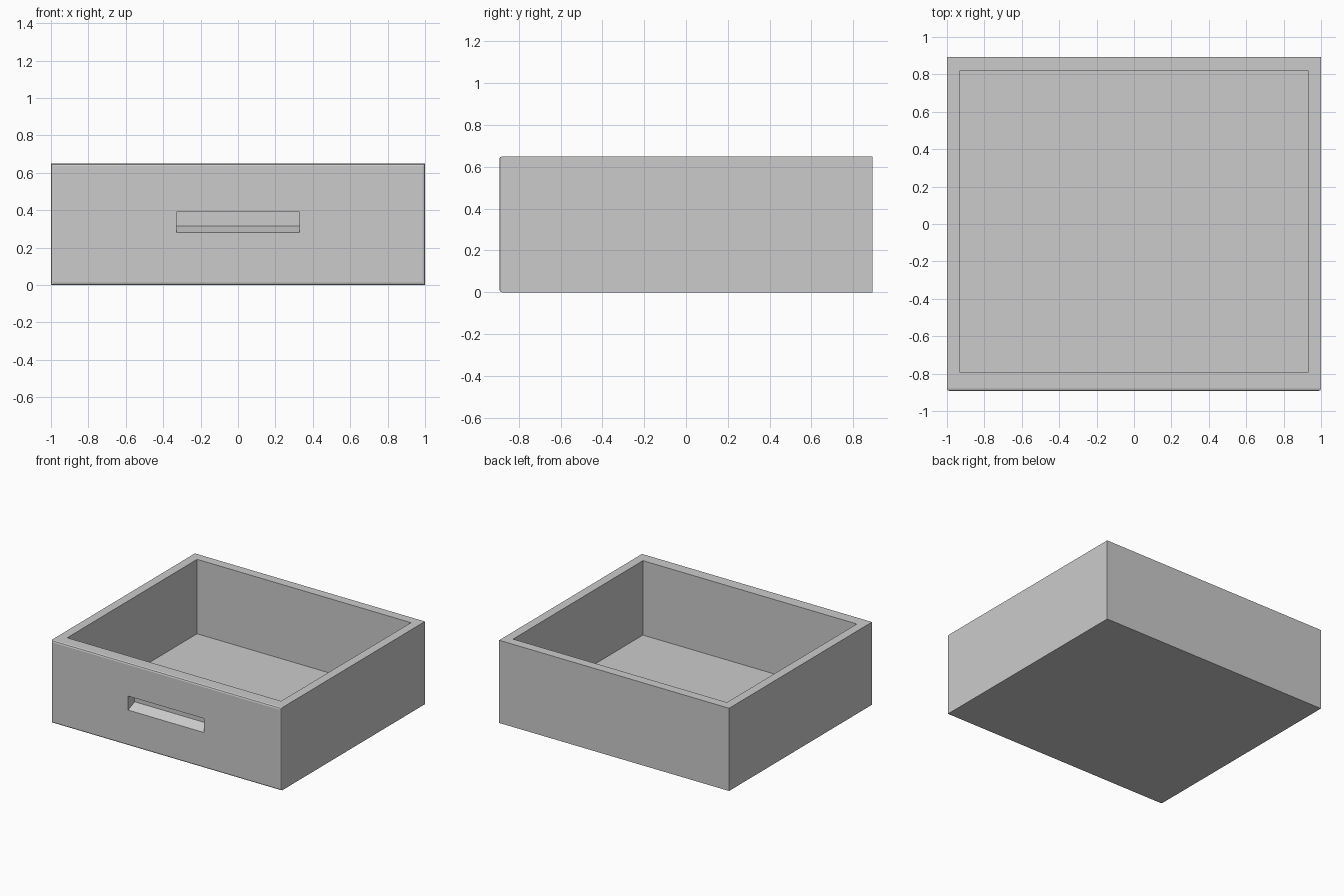
import bpy
import bmesh

cube = bpy.data.objects.get("Cube")
if cube:
    bpy.data.objects.remove(cube, do_unlink=True)

WIDTH, HEIGHT = 1.0, 0.65      # half width, full height
FRONT, BACK = -0.893, 0.893

grey = bpy.data.materials.new("light_grey")
grey.use_nodes = True
colour = (0.6, 0.6, 0.6, 1)
grey.diffuse_color = colour
grey.node_tree.nodes["Principled BSDF"].inputs["Base Color"].default_value = colour


def prism(name, half_width, profile):
    """Extrude a (y, z) profile along x, centred on x = 0."""
    bm = bmesh.new()
    face = bm.faces.new([bm.verts.new((-half_width, y, z)) for y, z in profile])
    out = bmesh.ops.extrude_face_region(bm, geom=[face])
    moved = [v for v in out["geom"] if isinstance(v, bmesh.types.BMVert)]
    bmesh.ops.translate(bm, verts=moved, vec=(2 * half_width, 0, 0))
    bmesh.ops.recalc_face_normals(bm, faces=bm.faces)
    mesh = bpy.data.meshes.new(name)
    bm.to_mesh(mesh)
    bm.free()
    mesh.materials.append(grey)
    obj = bpy.data.objects.new(name, mesh)
    bpy.context.collection.objects.link(obj)
    return obj


def rectangle(y0, y1, z0, z1):
    return [(y0, z0), (y1, z0), (y1, z1), (y0, z1)]


# Drawer body, with the outline of its front face softened
drawer = prism("drawer", WIDTH, rectangle(FRONT, BACK, 0, HEIGHT))
bm = bmesh.new()
bm.from_mesh(drawer.data)
rim = [e for e in bm.edges if all(abs(v.co.y - FRONT) < 0.001 for v in e.verts)]
bmesh.ops.bevel(bm, geom=rim, offset=0.014, segments=2, profile=0.5, affect='EDGES')
bm.to_mesh(drawer.data)
bm.free()

# Storage cavity, and the finger recess with its sloping floor
cavity = prism("cavity_cutter", 0.93, rectangle(-0.793, 0.82, 0.065, 1))
recess = prism("recess_cutter", 0.33, [
    (-1, 0.28), (FRONT, 0.28), (FRONT + 0.08, 0.315),
    (FRONT + 0.08, 0.39), (-1, 0.39)])

bpy.context.view_layer.objects.active = drawer
for cutter in (cavity, recess):
    cutter.hide_render = True
    cut = drawer.modifiers.new(cutter.name, 'BOOLEAN')
    cut.operation = 'DIFFERENCE'
    cut.solver = 'EXACT'
    cut.object = cutter
    bpy.ops.object.modifier_apply(modifier=cut.name)
    bpy.data.objects.remove(cutter, do_unlink=True)
